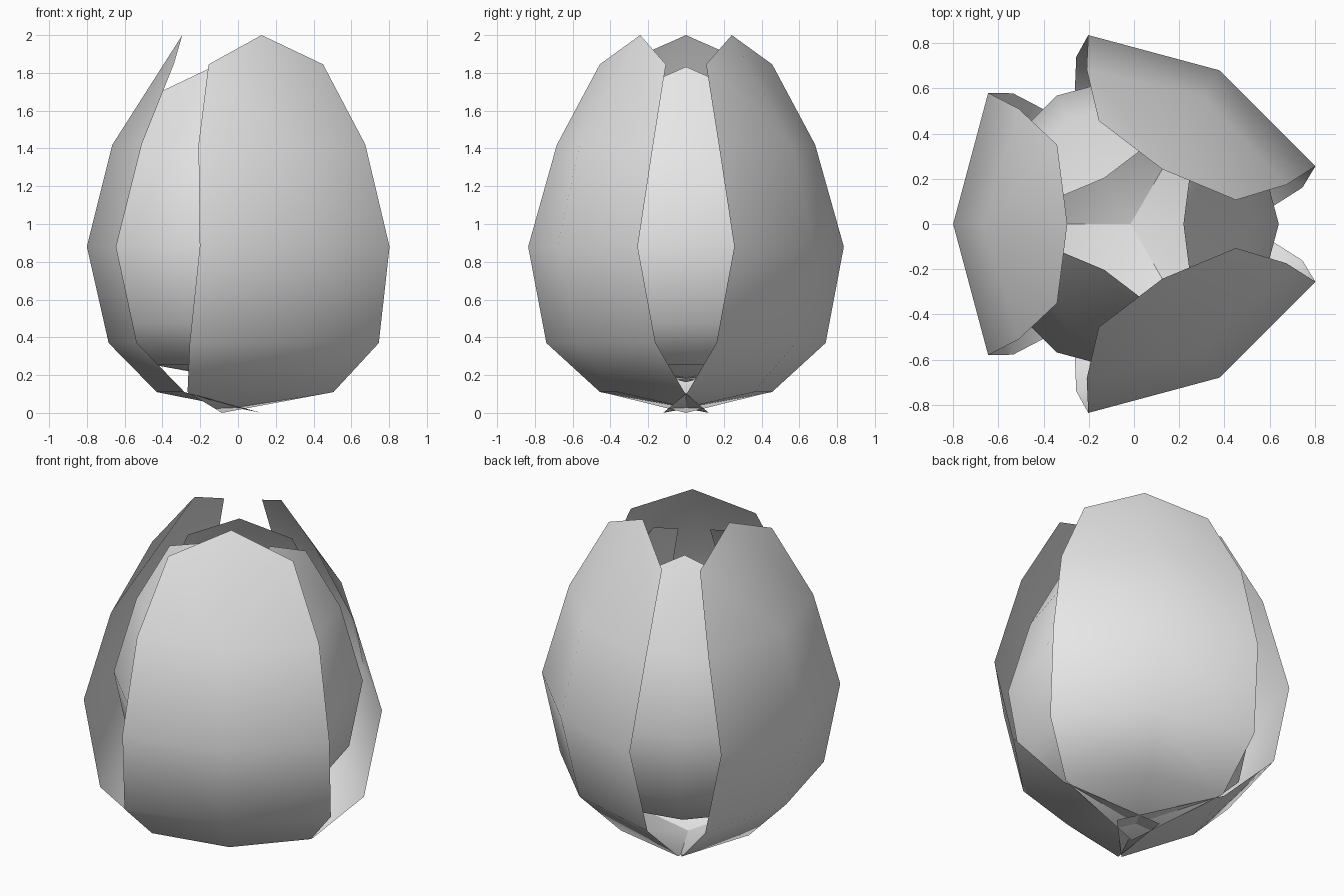
import bpy, math

if "Cube" in bpy.data.objects:
    bpy.data.objects.remove(bpy.data.objects["Cube"])

# Petal rows, top to bottom: centre (radius, z), edge (radius, half width, z)
ROWS = [
    ((0.28, 2.00), (0.325, 0.350, 1.845)),
    ((0.65, 1.42), (0.495, 0.510, 1.42)),
    ((0.785, 0.88), (0.63, 0.580, 0.88)),
    ((0.67, 0.37), (0.52, 0.578, 0.37)),
    ((0.415, 0.11), (0.268, 0.446, 0.11)),
]
BASE = (-0.14, 0.0, 0.0)   # base point crosses past the flower axis
AXIS_X = -0.015

mat = bpy.data.materials.new("petal grey")
mat.diffuse_color = (0.8, 0.8, 0.8, 1)
mat.use_nodes = True
mat.node_tree.nodes["Principled BSDF"].inputs["Base Color"].default_value = mat.diffuse_color


def petal(name, angle, scale=1.0, lift=0.0):
    pts = []
    for (cu, cz), (eu, ev, ez) in ROWS:
        pts += [(eu, -ev, ez), (cu, 0, cz), (eu, ev, ez)]
    pts.append(BASE)
    c, s = math.cos(math.radians(angle)), math.sin(math.radians(angle))
    verts = [(scale * (u * c - v * s) + AXIS_X,
              scale * (u * s + v * c),
              scale * z + lift) for u, v, z in pts]
    faces = []
    for r in range(len(ROWS) - 1):
        for k in range(2):
            a = 3 * r + k
            faces.append((a, a + 3, a + 4, a + 1))
    last = 3 * (len(ROWS) - 1)
    tip = len(pts) - 1
    faces += [(last, tip, last + 1), (last + 1, tip, last + 2)]
    me = bpy.data.meshes.new(name)
    me.from_pydata(verts, [], faces)
    me.materials.append(mat)
    for p in me.polygons:
        p.use_smooth = True
    ob = bpy.data.objects.new(name, me)
    bpy.context.collection.objects.link(ob)


for i in range(3):
    # outer whorl
    petal(f"outer_petal_{i + 1}", 180 + 120 * i)
    # smaller inner whorl, set between the outer petals
    petal(f"inner_petal_{i + 1}", 120 * i, 0.835, 0.163)
